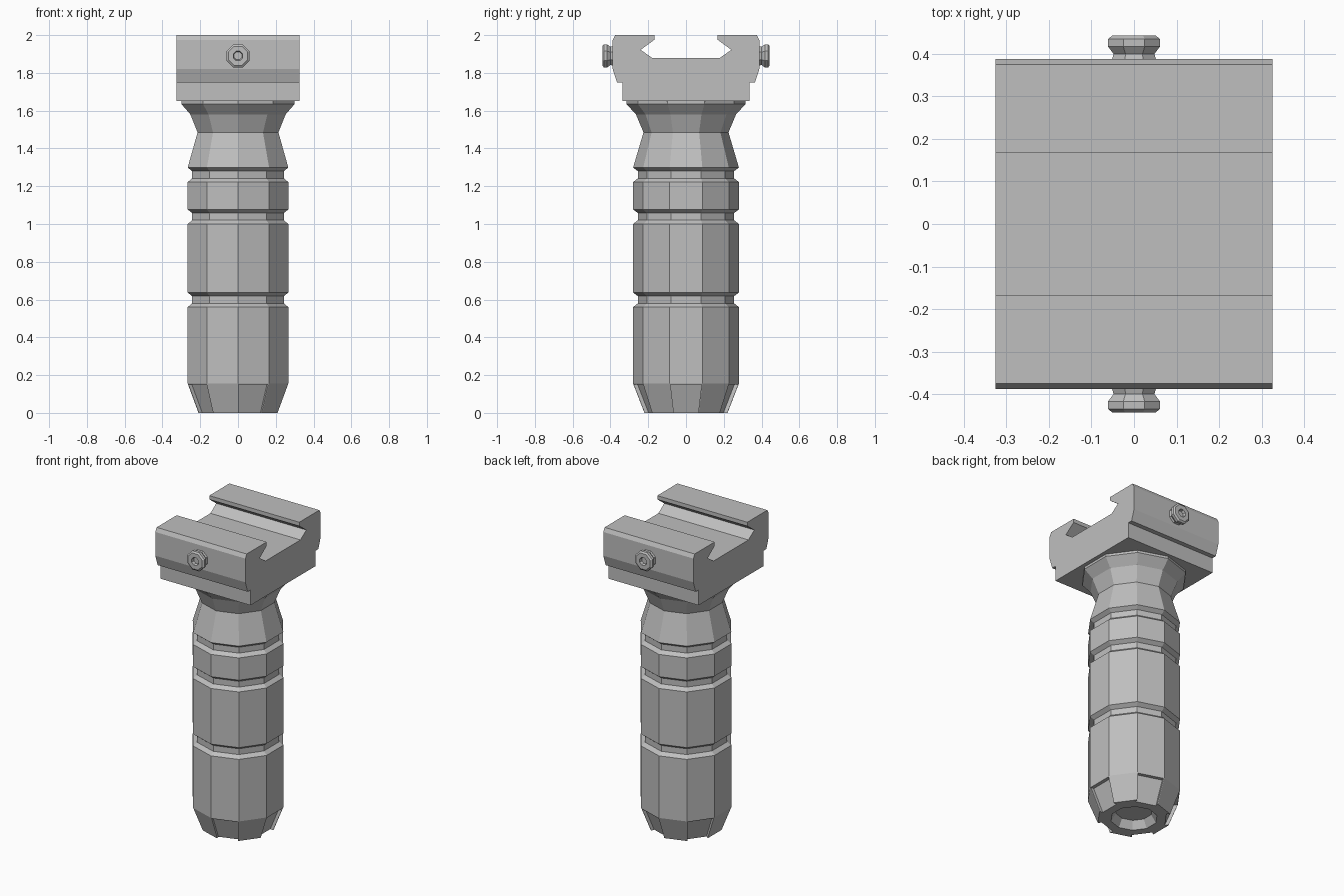
import bpy, bmesh
from math import pi, sin, cos
from mathutils import Matrix, Vector

cube = bpy.data.objects.get("Cube")
if cube:
    bpy.data.objects.remove(cube, do_unlink=True)

grey = bpy.data.materials.new("grey")
grey.use_nodes = True
colour = (0.52, 0.52, 0.52, 1)
grey.diffuse_color = colour
grey.node_tree.nodes["Principled BSDF"].inputs["Base Color"].default_value = colour


def finish(name, bm):
    bmesh.ops.recalc_face_normals(bm, faces=bm.faces)
    mesh = bpy.data.meshes.new(name)
    bm.to_mesh(mesh)
    bm.free()
    mesh.materials.append(grey)
    obj = bpy.data.objects.new(name, mesh)
    bpy.context.collection.objects.link(obj)
    return obj


def lathe(name, profile, sides, start, matrix=Matrix()):
    """Faceted turned solid from (radius, height) points, capped at both ends."""
    bm = bmesh.new()
    rings = []
    for r, z in profile:
        angles = [start + 2 * pi * i / sides for i in range(sides)]
        rings.append([bm.verts.new((r * cos(a), r * sin(a), z)) for a in angles])
    for low, high in zip(rings, rings[1:]):
        for i in range(sides):
            j = (i + 1) % sides
            bm.faces.new((low[i], low[j], high[j], high[i]))
    bm.faces.new(rings[0][::-1])
    bm.faces.new(rings[-1])
    bm.transform(matrix)
    return finish(name, bm)


# Ten-sided grip: hollow foot, tapered end, three grooves, flared neck
SIDES, BODY, FOOT, TAPER = 10, 0.28, 0.22, 0.155
profile = [(0.11, 0.05), (0.14, 0), (FOOT, 0), (BODY, TAPER)]
for z in (0.56, 1.0, 1.222):
    profile += [(BODY, z), (0.255, z + 0.02), (0.255, z + 0.058), (BODY, z + 0.077)]
profile += [(0.225, 1.485), (0.265, 1.58), (0.315, 1.635), (0.315, 1.65)]
grip = lathe("grip", profile, SIDES, pi / 2)

# Shallow recesses on every second face of the tapered end
bm = bmesh.new()
half = pi / SIDES
slope = (BODY - FOOT) / TAPER
for k in range(5):
    turn = Matrix.Rotation(2 * pi * k / 5, 3, 'Z')
    points = []
    for z in (-0.03, TAPER - 0.005):
        r = FOOT + slope * z
        for shift in (-0.022, 0.05):
            for side in (-1, 1):
                point = Vector((r * cos(half) + shift, side * (r * sin(half) - 0.004), z))
                points.append(bm.verts.new(turn @ point))
    bmesh.ops.convex_hull(bm, input=points)
cutter = finish("recess_cutter", bm)
cutter.hide_render = True
cutter.hide_viewport = True
cut = grip.modifiers.new("recesses", 'BOOLEAN')
cut.object = cutter
cut.operation = 'DIFFERENCE'
cut.solver = 'EXACT'

# Rail clamp: mirrored cross-section extruded sideways
WIDTH = 0.325
outline = [(0.335, 1.65), (0.335, 1.75), (0.365, 1.75), (0.388, 1.82), (0.388, 1.975),
           (0.375, 2.0), (0.168, 2.0), (0.168, 1.975), (0.24, 1.922), (0.18, 1.88)]
outline += [(-y, z) for y, z in reversed(outline)]
bm = bmesh.new()
section = bm.faces.new([bm.verts.new((-WIDTH, y, z)) for y, z in outline])
moved = bmesh.ops.extrude_face_region(bm, geom=[section], use_keep_orig=True)
bmesh.ops.translate(bm, vec=(2 * WIDTH, 0, 0),
                    verts=[v for v in moved["geom"] if isinstance(v, bmesh.types.BMVert)])
finish("rail_clamp", bm)

# Eight-sided clamp screws with a small socket, front and back
screw = [(0.058, 0.38), (0.052, 0.40), (0.066, 0.417), (0.066, 0.435), (0.055, 0.443),
         (0.027, 0.443), (0.022, 0.425)]
for name, angle in (("front_screw", pi / 2), ("back_screw", -pi / 2)):
    place = Matrix.Translation((0, 0, 1.89)) @ Matrix.Rotation(angle, 4, 'X')
    lathe(name, screw, 8, pi / 8, place)
